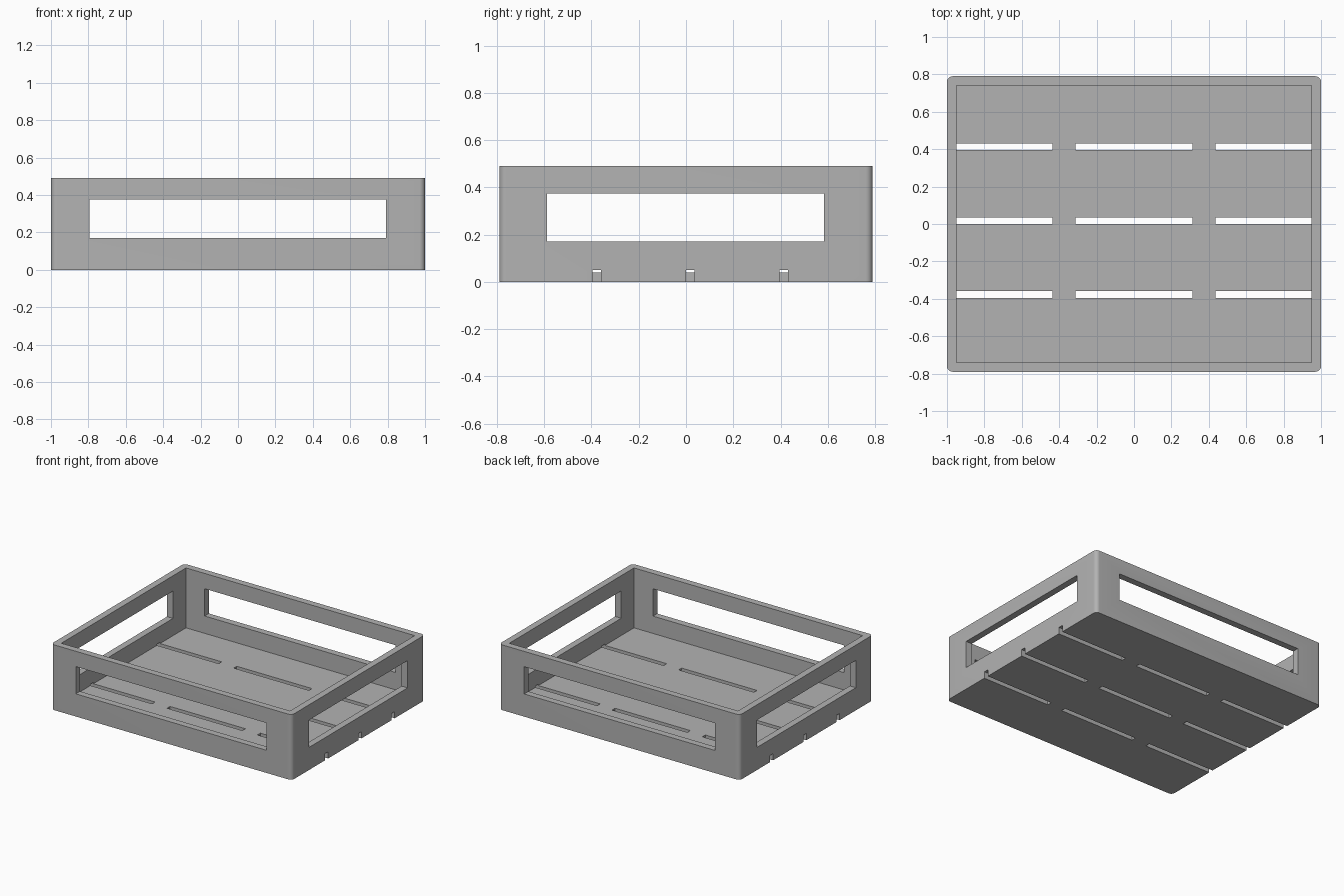
import bpy
import bmesh

default = bpy.data.objects.get("Cube")
if default:
    bpy.data.objects.remove(default)

HALF_X, HALF_Y, HEIGHT = 1.0, 0.79, 0.49
WALL, FLOOR, CORNER = 0.05, 0.04, 0.03

grey = bpy.data.materials.new("plain_grey")
grey.use_nodes = True
colour = (0.45, 0.45, 0.45, 1)
grey.diffuse_color = colour
grey.node_tree.nodes["Principled BSDF"].inputs["Base Color"].default_value = colour


def box(name, x, y, z, corner=0):
    """Block spanning the given ranges, with optional rounded upright edges."""
    bm = bmesh.new()
    bmesh.ops.create_cube(bm, size=1)
    for v in bm.verts:
        v.co = [a + (b - a) * (c + 0.5) for c, (a, b) in zip(v.co, (x, y, z))]
    if corner:
        upright = [e for e in bm.edges
                   if abs(e.verts[0].co.z - e.verts[1].co.z) > 0.1]
        bmesh.ops.bevel(bm, geom=upright, offset=corner, segments=8,
                        profile=0.5, affect='EDGES')
    mesh = bpy.data.meshes.new(name)
    bm.to_mesh(mesh)
    bm.free()
    mesh.materials.append(grey)
    obj = bpy.data.objects.new(name, mesh)
    bpy.context.collection.objects.link(obj)
    return obj


def cut(target, name, x, y, z):
    """Subtract a block from the target and discard the cutter."""
    cutter = box(name, x, y, z)
    cutter.hide_render = True
    mod = target.modifiers.new(name, 'BOOLEAN')
    mod.operation = 'DIFFERENCE'
    mod.solver = 'EXACT'
    mod.object = cutter
    bpy.context.view_layer.objects.active = target
    bpy.ops.object.modifier_apply(modifier=mod.name)
    bpy.data.objects.remove(cutter)


# Outer tray block with rounded corners
tray = box("tray", (-HALF_X, HALF_X), (-HALF_Y, HALF_Y), (0, HEIGHT), CORNER)

# Open interior with square corners
cut(tray, "interior_cutter", (WALL - HALF_X, HALF_X - WALL),
    (WALL - HALF_Y, HALF_Y - WALL), (FLOOR, 1))

# Windows through the front/back and left/right walls
WINDOW_Z = (0.17, 0.375)
cut(tray, "long_window_cutter", (-0.795, 0.792), (-1, 1), WINDOW_Z)
cut(tray, "short_window_cutter", (-1.2, 1.2), (-0.588, 0.585), WINDOW_Z)

# Floor slots; the outer ones run on through the side walls as notches
for y in (-0.395, 0, 0.395):
    for x in ((-1.2, -0.437), (-0.313, 0.313), (0.437, 1.2)):
        cut(tray, "slot_cutter", x, (y, y + 0.036), (-0.1, 0.05))

# Smooth rounded corners, crisp edges
bpy.ops.object.select_all(action='DESELECT')
tray.select_set(True)
bpy.context.view_layer.objects.active = tray
bpy.ops.object.shade_smooth_by_angle()
